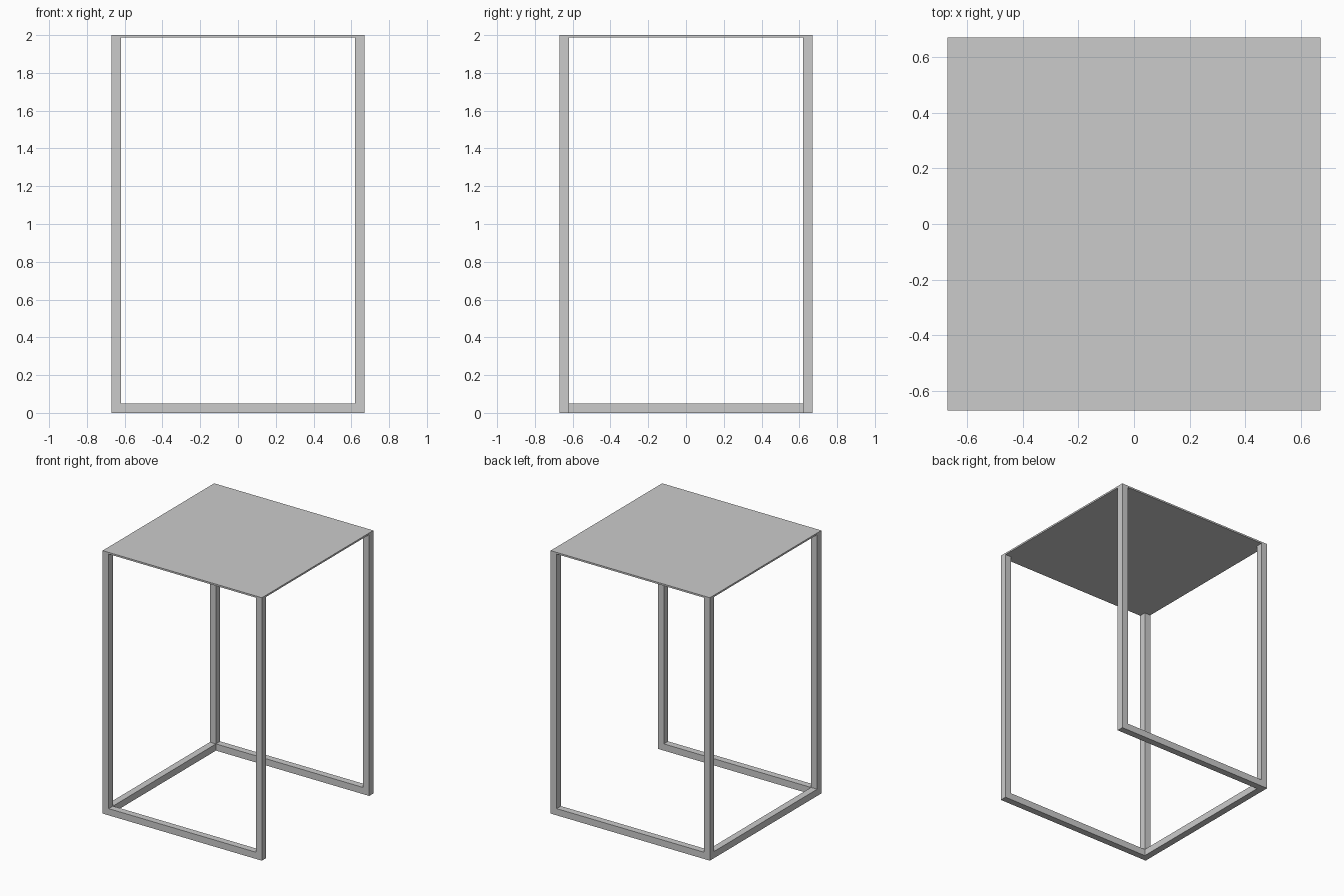
import bpy
import bmesh

old = bpy.data.objects.get("Cube")
if old:
    bpy.data.objects.remove(old, do_unlink=True)

HALF = 0.67      # half width of the square table
BAR = 0.051      # thickness of the square tube
TOP_Z = 1.987    # underside of the top
HEIGHT = 2.0

grey = bpy.data.materials.new("light_grey")
colour = (0.6, 0.6, 0.6, 1)
grey.diffuse_color = colour
grey.use_nodes = True
grey.node_tree.nodes["Principled BSDF"].inputs["Base Color"].default_value = colour


def finish(name, bm):
    bmesh.ops.recalc_face_normals(bm, faces=bm.faces)
    mesh = bpy.data.meshes.new(name)
    bm.to_mesh(mesh)
    bm.free()
    mesh.materials.append(grey)
    obj = bpy.data.objects.new(name, mesh)
    bpy.context.collection.objects.link(obj)


def box(name, low, high):
    bm = bmesh.new()
    bmesh.ops.create_cube(bm, size=1)
    for v in bm.verts:
        v.co = [(a + b) / 2 + c * (b - a) for a, b, c in zip(low, high, v.co)]
    finish(name, bm)


def u_frame(name, y):
    """Two legs and their floor rail as one extruded U outline."""
    inner = HALF - BAR
    outline = [(-HALF, 0), (HALF, 0), (HALF, TOP_Z), (inner, TOP_Z),
               (inner, BAR), (-inner, BAR), (-inner, TOP_Z), (-HALF, TOP_Z)]
    bm = bmesh.new()
    face = bm.faces.new([bm.verts.new((x, y, z)) for x, z in outline])
    new = bmesh.ops.extrude_face_region(bm, geom=[face])["geom"]
    moved = [g for g in new if isinstance(g, bmesh.types.BMVert)]
    bmesh.ops.translate(bm, verts=moved, vec=(0, BAR, 0))
    finish(name, bm)


# Front and back leg frames
u_frame("front_leg_frame", -HALF)
u_frame("back_leg_frame", HALF - BAR)

# Single floor rail joining the frames; the other side stays open
box("side_floor_rail", (-HALF, -HALF + BAR, 0), (-HALF + BAR, HALF - BAR, BAR))

# Thin table top
box("table_top", (-HALF, -HALF, TOP_Z), (HALF, HALF, HEIGHT))
